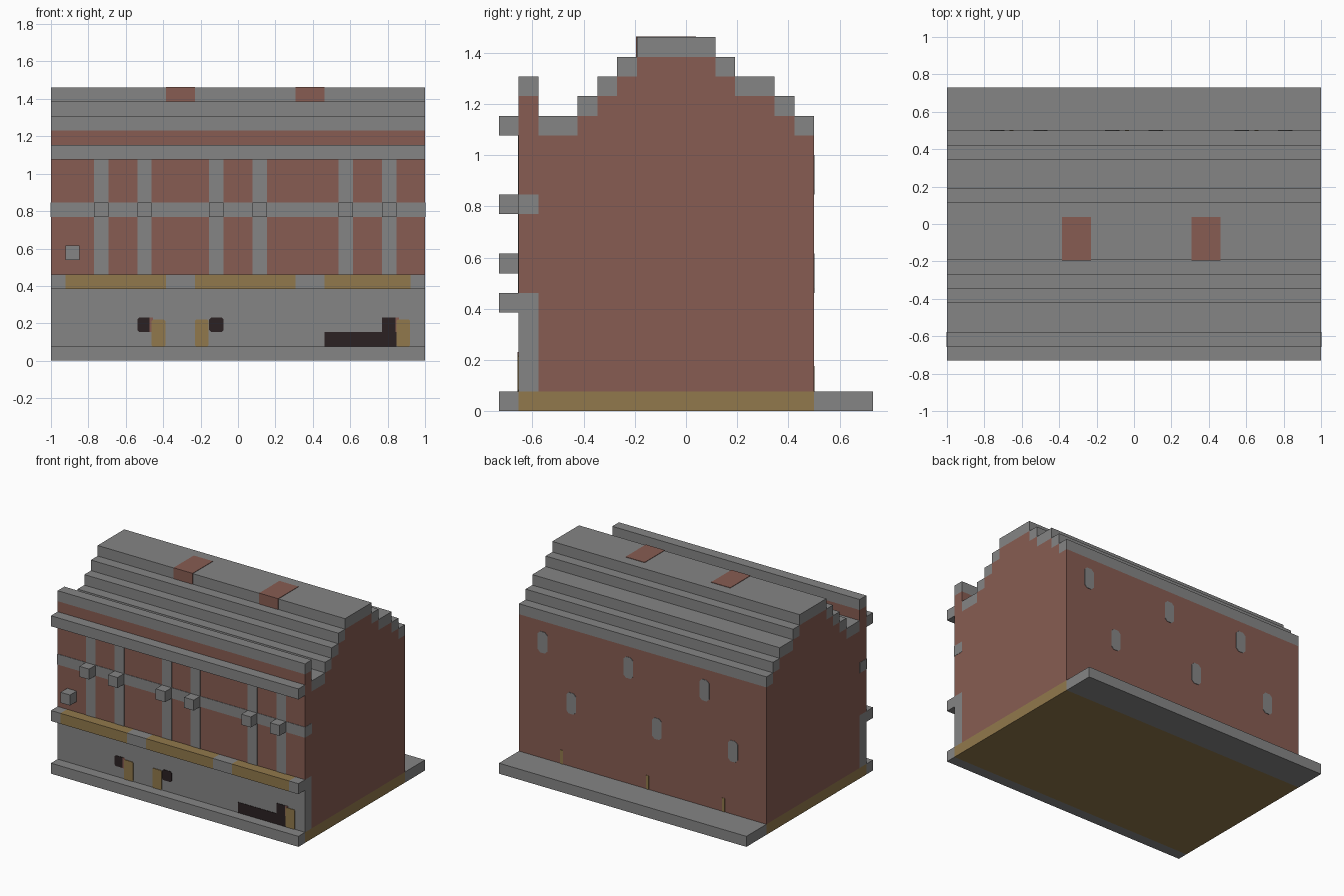
import bpy, bmesh
from mathutils import Vector

if "Cube" in bpy.data.objects:
    bpy.data.objects.remove(bpy.data.objects["Cube"], do_unlink=True)

U = 1 / 13                      # block size: 26 x 19 x 19 blocks
W, D, H = 26, 19, 19
E = 0.04                        # thickness of thin facings, in blocks


def material(name, rgb):
    m = bpy.data.materials.new(name)
    m.use_nodes = True
    m.diffuse_color = (*rgb, 1)
    bsdf = next(n for n in m.node_tree.nodes if n.type == 'BSDF_PRINCIPLED')
    bsdf.inputs["Base Color"].default_value = (*rgb, 1)
    bsdf.inputs["Roughness"].default_value = 0.9
    return m


STONE = material("grey stone", (0.235, 0.235, 0.235))
BRICK = material("red brick", (0.245, 0.108, 0.085))
WOOD = material("golden wood", (0.285, 0.19, 0.072))
DARK = material("dark opening", (0.024, 0.015, 0.016))


def place(x, y, z):
    return Vector(((x - W / 2) * U, (y - D / 2) * U, z * U))


def prism(name, points, offset, mat):
    """Extrude a closed outline (block coordinates) along an offset."""
    bm = bmesh.new()
    face = bm.faces.new([bm.verts.new(place(*p)) for p in points])
    ext = bmesh.ops.extrude_face_region(bm, geom=[face])
    moved = [v for v in ext["geom"] if isinstance(v, bmesh.types.BMVert)]
    bmesh.ops.translate(bm, verts=moved, vec=Vector(offset) * U)
    bmesh.ops.recalc_face_normals(bm, faces=bm.faces)
    mesh = bpy.data.meshes.new(name)
    bm.to_mesh(mesh)
    bm.free()
    mesh.materials.append(mat)
    obj = bpy.data.objects.new(name, mesh)
    bpy.context.collection.objects.link(obj)
    return obj


def box(name, x, y, z, mat):
    pts = [(x[0], y[0], z[0]), (x[1], y[0], z[0]), (x[1], y[1], z[0]), (x[0], y[1], z[0])]
    return prism(name, pts, (0, 0, z[1] - z[0]), mat)


def plate(name, x, z, mat, y=1, out=-E, cut=0.0):
    """Thin facing on a front or back wall, with optional clipped corners."""
    (a, b), (c, d) = x, z
    if cut:
        k = cut
        pts = [(a + k, c), (b - k, c), (b, c + k), (b, d - k),
               (b - k, d), (a + k, d), (a, d - k), (a, c + k)]
    else:
        pts = [(a, c), (b, c), (b, d), (a, d)]
    return prism(name, [(px, y, pz) for px, pz in pts], (0, out, 0), mat)


full = (0, W)

# Foundation: wooden floor between stone steps
box("floor_slab", full, (1, 16), (0, 1), WOOD)
box("front_step", full, (0, 1), (0, 1), STONE)
box("back_step", full, (16, D), (0, 1), STONE)

# Roof steps: (y start, y end, top height)
steps = [(2, 4, 15), (4, 5, 16), (5, 6, 17), (6, 7, 18), (7, 11, 19),
         (11, 12, 18), (12, 14, 17), (14, 15, 16), (15, 16, 15)]

# Brick body with stepped gables and front parapet
outline = [(2, 1), (16, 1)]
for y0, y1, top in reversed(steps):
    outline += [(y1, top - 1), (y0, top - 1)]
outline += [(2, 16), (1, 16), (1, 6), (2, 6)]
clean = [p for i, p in enumerate(outline) if p != outline[i - 1]]
prism("brick_body", [(0, y, z) for y, z in clean], (W, 0, 0), BRICK)

# Stone roof courses
for y0, y1, top in steps:
    box("roof_course", full, (y0, y1), (top - 1, top), STONE)
for x in (8, 17):
    box("brick_chimney_inlay", (x, x + 2), (7 - E, 10), (18, H + E), BRICK)

# Parapet cap, cornice and lower front wall
box("parapet_cap", full, (1, 2), (16, 17), STONE)
box("cornice", full, (0, 1), (14, 15), STONE)
box("lower_front_wall", full, (1, 2), (1, 6), STONE)
box("middle_band", (-E / 2, W + E / 2), (1 - E, 2), (10, 11), STONE)

# Ledge of alternating stone and wood
cuts = [0, 1, 8, 10, 17, 19, 25, 26]
for i, (a, b) in enumerate(zip(cuts, cuts[1:])):
    box("ledge_piece", (a, b), (0, 1), (5, 6), WOOD if i % 2 else STONE)

# Front pilasters with projecting blocks, matching slots at the back
for i, x in enumerate((3, 6, 11, 14, 20, 23)):
    plate("front_pilaster", (x, x + 1), (6, 14), STONE)
    box("front_block", (x, x + 1), (0, 1), (10, 11), STONE)
    z = 11 if i % 2 else 6
    plate("back_slot", (x, x + 1), (z, z + 2), STONE, y=16, out=E, cut=0.25)
box("wall_block", (1, 2), (0, 1), (7, 8), STONE)

# Thin wooden posts at the foot of the back wall
for x in (4, 12, 21):
    plate("back_post", (x + 0.36, x + 0.64), (1, 2.3), WOOD, y=16, out=E)

# Front openings and wooden doors
for x, z in (((6, 7), (2, 3)), ((11, 12), (2, 3)), ((19, 23), (1, 2)), ((23, 24), (1, 3))):
    plate("front_opening", x, z, DARK, cut=0.12 if z[0] == 2 else 0)
for x in (7, 10, 24):
    plate("front_door", (x, x + 0.95), (1, 2.85), WOOD, out=-E * 1.5, cut=0.08)
for x in (6.85, 23.95):
    plate("door_edge", (x, x + 0.25), (2, 3), BRICK, out=-E * 1.3)
